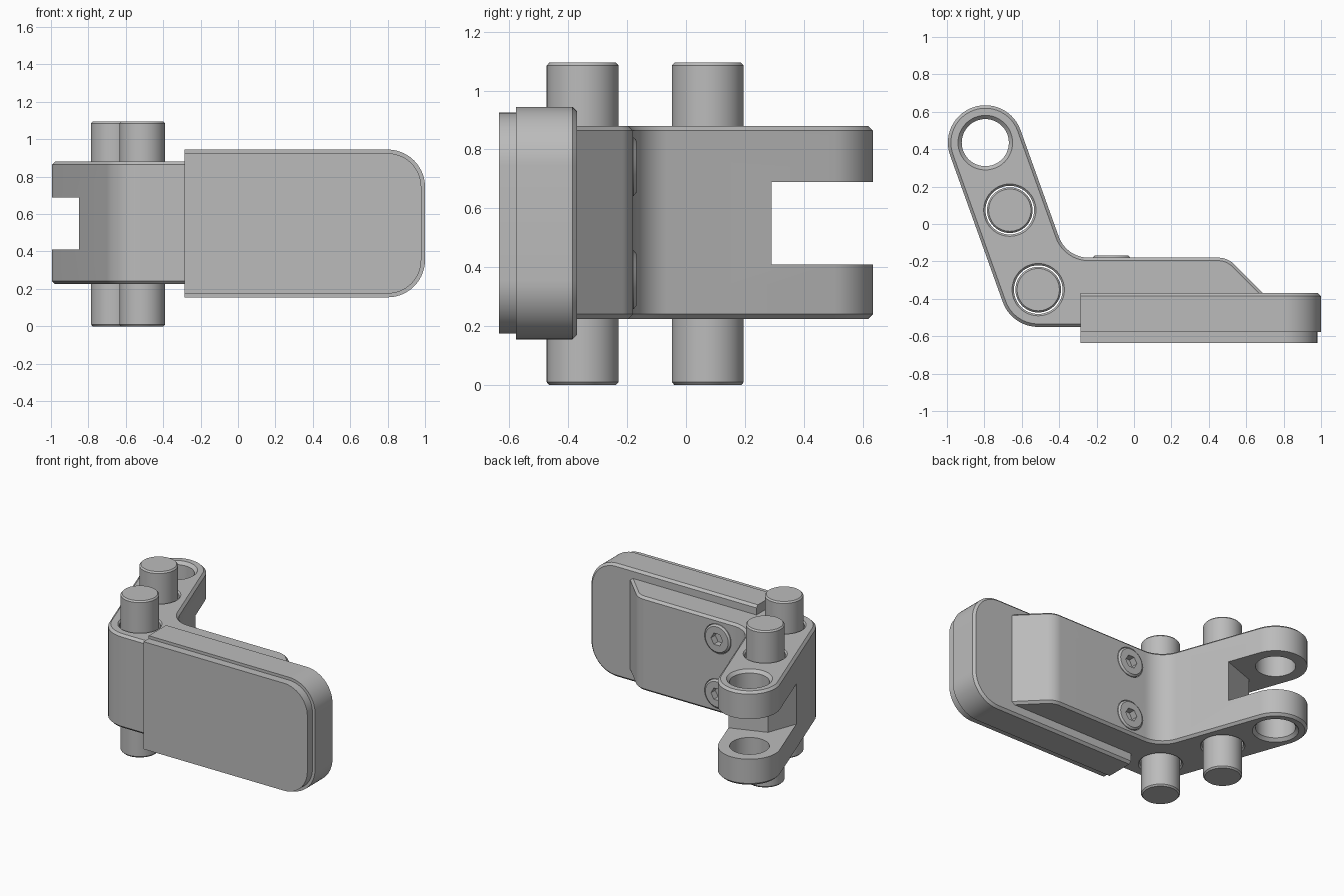
import bpy, bmesh, math
from mathutils import Vector, Matrix

cube = bpy.data.objects.get("Cube")
if cube:
    bpy.data.objects.remove(cube)

grey = bpy.data.materials.new("satin_grey")
grey.use_nodes = True
grey.diffuse_color = (0.5, 0.5, 0.5, 1)
grey.node_tree.nodes["Principled BSDF"].inputs["Base Color"].default_value = (0.5, 0.5, 0.5, 1)


def finish(name, bm):
    bmesh.ops.remove_doubles(bm, verts=bm.verts, dist=0.0003)
    bmesh.ops.recalc_face_normals(bm, faces=bm.faces)
    mesh = bpy.data.meshes.new(name)
    bm.to_mesh(mesh)
    bm.free()
    mesh.materials.append(grey)
    obj = bpy.data.objects.new(name, mesh)
    bpy.context.collection.objects.link(obj)
    return obj


def fillet(corners, steps=14):
    """Round each (x, y, radius) corner of a closed outline."""
    pts = []
    for i, (x, y, r) in enumerate(corners):
        p = Vector((x, y))
        if not r:
            pts.append(p)
            continue
        a = (Vector(corners[i - 1][:2]) - p).normalized()
        b = (Vector(corners[(i + 1) % len(corners)][:2]) - p).normalized()
        half = a.angle(b) / 2
        centre = p + (a + b).normalized() * r / math.sin(half)
        start = p + a * r / math.tan(half) - centre
        end = p + b * r / math.tan(half) - centre
        sweep = start.angle_signed(end)
        for k in range(steps + 1):
            # angle_signed is clockwise positive
            pts.append(centre + Matrix.Rotation(-sweep * k / steps, 2) @ start)
    return pts


def prism(name, pts, low, high, chamfer=0, caps=(-1, 1), keep=None, matrix=None):
    """Extrude an outline along z, with chamfered rims on the chosen caps."""
    bm = bmesh.new()
    face = bm.faces.new([bm.verts.new((p[0], p[1], low)) for p in pts])
    bmesh.ops.remove_doubles(bm, verts=bm.verts, dist=0.0003)
    face = bm.faces[:][0]
    new = bmesh.ops.extrude_face_region(bm, geom=[face], use_keep_orig=True)
    bmesh.ops.translate(bm, vec=(0, 0, high - low),
                        verts=[v for v in new["geom"] if isinstance(v, bmesh.types.BMVert)])
    bmesh.ops.recalc_face_normals(bm, faces=bm.faces)
    if chamfer:
        levels = [low if c < 0 else high for c in caps]
        rim = [e for e in bm.edges
               if any(all(abs(v.co.z - z) < 1e-4 for v in e.verts) for z in levels)
               and (keep is None or keep(e))]
        bmesh.ops.bevel(bm, geom=rim, offset=chamfer, segments=1, affect='EDGES')
    if matrix:
        bm.transform(matrix)
    return finish(name, bm)


def lathe(name, profile, matrix):
    bm = bmesh.new()
    verts = [bm.verts.new((r, 0, z)) for r, z in profile]
    edges = [bm.edges.new(pair) for pair in zip(verts, verts[1:])]
    bmesh.ops.spin(bm, geom=verts + edges, cent=(0, 0, 0), axis=(0, 0, 1),
                   angle=math.tau, steps=48)
    bm.transform(matrix)
    return finish(name, bm)


def cut(obj, cutters):
    for c in cutters:
        c.hide_render = True
        mod = obj.modifiers.new("cut", 'BOOLEAN')
        mod.operation = 'DIFFERENCE'
        mod.solver = 'EXACT'
        mod.object = c
    bpy.context.view_layer.update()
    graph = bpy.context.evaluated_depsgraph_get()
    mesh = bpy.data.meshes.new_from_object(obj.evaluated_get(graph))
    obj.modifiers.clear()
    obj.data = mesh
    for c in cutters:
        bpy.data.objects.remove(c)


BOTTOM, TOP = 0.225, 0.88
hinge = Vector((-0.795, 0.435))
along = Vector((0.338, -0.941))     # from hinge towards the elbow
side = Vector((0.941, 0.338))

# Bent arm
tip = hinge - along * 0.2
tip_a, tip_b = tip + side * 0.2, tip - side * 0.2
arm = prism("bent_arm", fillet([
    (*tip_a, 0.2), (*tip_b, 0.2), (-0.654, -0.55, 0.2), (-0.2, -0.55, 0),
    (-0.2, -0.45, 0), (0.77, -0.45, 0), (0.5, -0.18, 0.12), (-0.362, -0.18, 0.17)]),
    BOTTOM, TOP, 0.016)


def drill(x, y, r, c):
    """Through hole with chamfered mouths."""
    return lathe("drill", [(0, BOTTOM - c), (r + 2 * c, BOTTOM - c), (r, BOTTOM + c),
                           (r, TOP - c), (r + 2 * c, TOP + c), (0, TOP + c)],
                 Matrix.Translation((x, y, 0)))


# Fork slot with a relief on the outer side
inner = Vector((-0.53, 0.29))
bend = inner - side * 0.26
outer = Vector((-0.85, 0.0))
far = inner + side * 0.3
slot = prism("slot", [outer * 2 - bend, bend, far, far - along * 0.8,
                      (-1.5, 1.1), (-1.5, -0.2)], 0.41, 0.69)

pins = [(-0.664, 0.074), (-0.512, -0.351)]
cutters = [slot, drill(*hinge, 0.126, 0.02)]
cutters += [drill(x, y, 0.13, 0.01) for x, y in pins]

# Screw seats
seats = [Matrix.Translation((-0.12, -0.18, z)) @ Matrix.Rotation(-math.pi / 2, 4, 'X')
         for z in (0.358, 0.742)]
cutters += [lathe("seat", [(0, -0.05), (0.103, -0.05), (0.103, 0.05), (0, 0.05)], m)
            for m in seats]
cut(arm, cutters)

# Pins
parts = [arm]
for name, (x, y) in zip(("middle_pin", "elbow_pin"), pins):
    parts.append(lathe(name, [(0, 0), (0.113, 0), (0.122, 0.01), (0.122, 1.085),
                              (0.113, 1.095), (0, 1.095)], Matrix.Translation((x, y, 0))))

# Socket screws
for name, m in zip(("lower_screw", "upper_screw"), seats):
    screw = lathe(name, [(0, -0.05), (0.1, -0.05), (0.1, 0.002), (0.088, 0.012), (0, 0.012)], m)
    hexagon = [(0.045 * math.cos(k * math.pi / 3), 0.045 * math.sin(k * math.pi / 3))
               for k in range(6)]
    cut(screw, [prism("hex_socket", hexagon, -0.035, 0.05, matrix=m)])
    parts.append(screw)


# Backing plate and front pad, outlined in x and z
def slab(name, right, low, high, r, front, back, chamfer=0):
    upright = Matrix.Rotation(math.pi / 2, 4, 'X')    # local z becomes -y
    outline = fillet([(-0.285, low, 0), (right, low, r), (right, high, r), (-0.285, high, 0)])
    return prism(name, outline, -back, -front, chamfer, caps=(-1,), matrix=upright,
                 keep=lambda e: any(v.co.x > -0.28 for v in e.verts))


parts.append(slab("backing_plate", 1.0, 0.155, 0.945, 0.2, -0.578, -0.37, 0.016))
parts.append(slab("front_pad", 0.98, 0.175, 0.925, 0.18, -0.635, -0.578))

bpy.ops.object.select_all(action='DESELECT')
for obj in parts:
    obj.select_set(True)
bpy.context.view_layer.objects.active = arm
bpy.ops.object.shade_smooth_by_angle(angle=math.radians(28))
